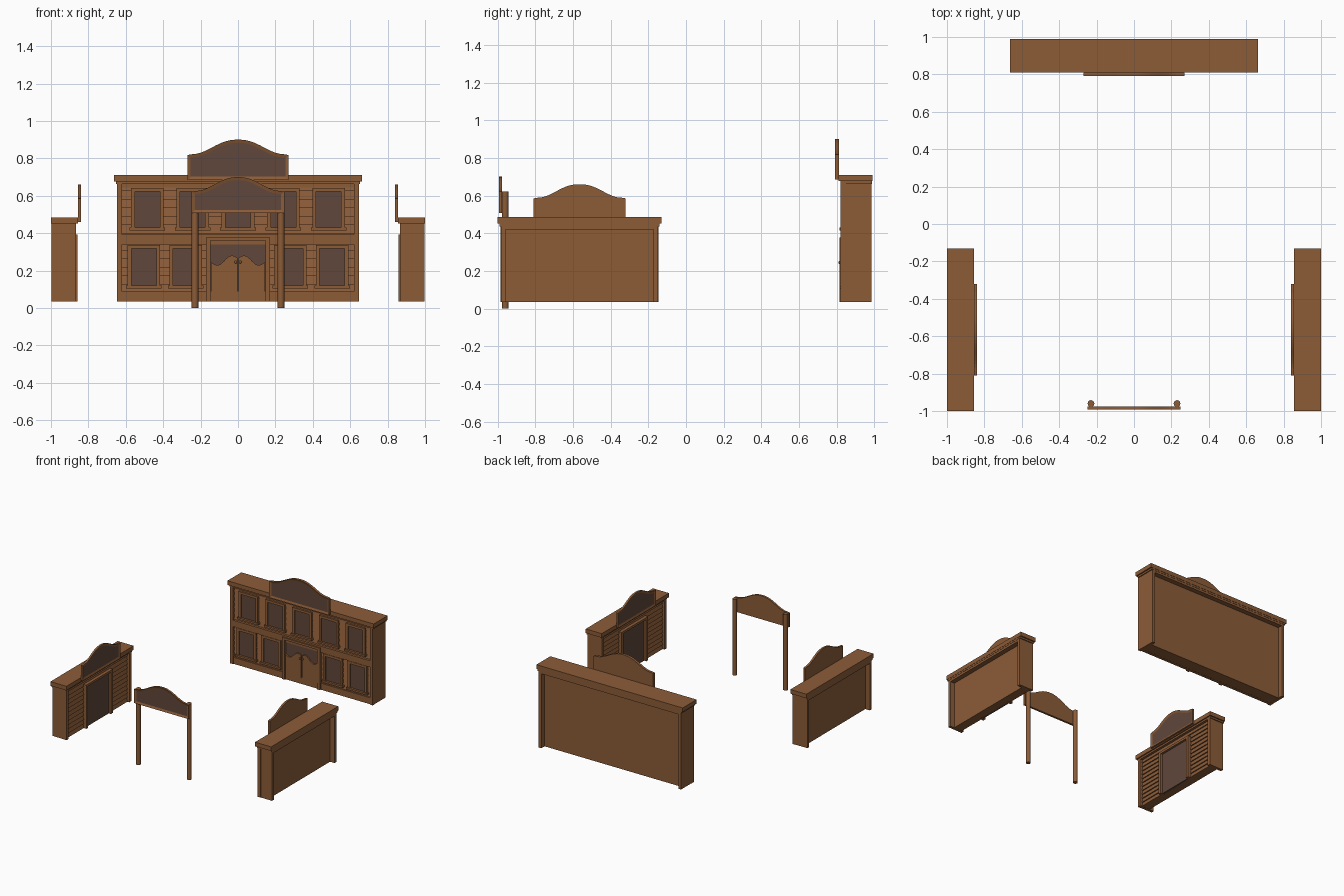
import bpy, bmesh, math
from mathutils import Matrix

if "Cube" in bpy.data.objects:
    bpy.data.objects.remove(bpy.data.objects["Cube"])


def material(name, col):
    m = bpy.data.materials.new(name)
    m.diffuse_color = (*col, 1)
    m.use_nodes = True
    m.node_tree.nodes["Principled BSDF"].inputs["Base Color"].default_value = m.diffuse_color
    return m


WOOD = material("brown wood", (0.262, 0.107, 0.039))
DARK = material("dark panel", (0.115, 0.063, 0.043))
I = Matrix.Identity(4)


def finish(name, bm, mats, M=I):
    bmesh.ops.recalc_face_normals(bm, faces=bm.faces)
    me = bpy.data.meshes.new(name)
    bm.to_mesh(me)
    bm.free()
    for m in mats:
        me.materials.append(m)
    ob = bpy.data.objects.new(name, me)
    ob.matrix_world = M
    bpy.context.collection.objects.link(ob)
    return ob


def add_box(bm, x0, x1, y0, y1, z0, z1):
    r = bmesh.ops.create_cube(bm, size=1)
    for v in r["verts"]:
        v.co.x = x0 if v.co.x < 0 else x1
        v.co.y = y0 if v.co.y < 0 else y1
        v.co.z = z0 if v.co.z < 0 else z1


def boxes(name, dims, M, mat=WOOD):
    bm = bmesh.new()
    for d in dims:
        add_box(bm, *d)
    return finish(name, bm, [mat], M)


def extrude_xz(bm, pts, y0, y1):
    """Prism from an x-z outline; returns the face at y0."""
    a = [bm.verts.new((x, y0, z)) for x, z in pts]
    b = [bm.verts.new((x, y1, z)) for x, z in pts]
    n = len(pts)
    front = bm.faces.new(a)
    bm.faces.new(b[::-1])
    for i in range(n):
        bm.faces.new((a[i], b[i], b[(i + 1) % n], a[(i + 1) % n]))
    return front


def arched_sign(name, half, z0, shoulder, peak, y0, y1, M):
    # flat shoulders rising into an ogee arch, dark recessed front
    pts = [(-half, z0), (half, z0), (half, shoulder)]
    span = half - 0.025
    n = 24
    for i in range(n + 1):
        t = 1 - 2 * i / n
        pts.append((t * span, shoulder + 0.004 + (peak - shoulder - 0.004)
                    * (0.5 + 0.5 * math.cos(math.pi * abs(t) ** 1.15))))
    pts.append((-half, shoulder))
    bm = bmesh.new()
    front = extrude_xz(bm, pts, y0, y1)
    bmesh.ops.recalc_face_normals(bm, faces=bm.faces)
    bmesh.ops.inset_region(bm, faces=[front], thickness=0.017, depth=0,
                           use_even_offset=True)
    for v in front.verts:
        v.co.y += 0.006
    front.material_index = 1
    finish(name, bm, [WOOD, DARK], M)


def siding(name, half, z0, z1, pitch, M):
    # overlapping boards: saw-tooth section swept along x
    n = round((z1 - z0) / pitch)
    p = (z1 - z0) / n
    sec = [(0.035, z0)]
    for i in range(n):
        sec += [(0.016, z0 + i * p), (0.025, z0 + (i + 1) * p)]
    sec.append((0.035, z1))
    bm = bmesh.new()
    a = [bm.verts.new((-half, y, z)) for y, z in sec]
    b = [bm.verts.new((half, y, z)) for y, z in sec]
    for i in range(len(sec)):
        j = (i + 1) % len(sec)
        bm.faces.new((a[i], b[i], b[j], a[j]))
    bm.faces.new(a)
    bm.faces.new(b[::-1])
    finish(name, bm, [WOOD], M)


def shell(name, half, depth, top, M):
    # front wall, side walls and ceiling around a shallow open back
    boxes(name + "_walls", [
        (-half + .01, half - .01, .03, depth - .04, .036, top - .04),
        (-half, -half + .024, .006, depth, .035, top - .036),
        (half - .024, half, .006, depth, .035, top - .036),
        (-half + .01, half - .01, .02, depth, top - .065, top - .036)], M)
    # stepped roof
    boxes(name + "_roof", [
        (-half - .018, half + .018, -.01, depth + .004, top - .034, top),
        (-half - .008, half + .008, .0, depth + .002, top - .048, top - .033)], M)
    # corner posts
    boxes(name + "_corner_posts", [
        (-half - .002, -half + .024, 0, .03, .035, top - .04),
        (half - .024, half + .002, 0, .03, .035, top - .04)], M)


def window(name, cx, z0, z1, M):
    w, f = .067, .02
    boxes(name + "_pane", [(cx - w, cx + w, .013, .03, z0, z1)], M, DARK)
    boxes(name + "_frame", [
        (cx - w - f, cx - w, .004, .03, z0, z1 + f),
        (cx + w, cx + w + f, .004, .03, z0, z1 + f),
        (cx - w, cx + w, .004, .03, z1, z1 + f),
        (cx - w - f - .008, cx + w + f + .008, -.004, .03, z0 - .015, z0)], M)


def doorway(name, z1, M):
    w, f = .147, .025
    boxes(name + "_opening", [(-w, w, .012, .03, .036, z1)], M, DARK)
    boxes(name + "_frame", [
        (-w - f, -w, -.006, .03, .035, z1 + .018),
        (w, w + f, -.006, .03, .035, z1 + .018),
        (-w, w, -.006, .03, z1, z1 + .018)], M)


# ---- main two-storey hall at the back
MH = Matrix.Translation((0, .82, 0))
shell("hall", .645, .166, .71, MH)
siding("hall_siding", .63, .036, .67, .0455, MH)
boxes("hall_bands", [(-.622, .622, .006, .03, .035, .088),
                     (-.622, .622, .004, .03, .34, .392)], MH)
for i in range(5):
    window(f"upper_window_{i}", -.485 + i * .2425, .43, .622, MH)
for i, x in enumerate((-.503, -.28, .28, .503)):
    window(f"lower_window_{i}", x, .12, .318, MH)
doorway("hall_door", .36, MH)
arched_sign("hall_sign", .27, .685, .818, .90, -.03, -.009, MH)

# swinging doors with wavy tops
for s in (-1, 1):
    pts = [(s * .004, .085), (s * .145, .085)]
    for i in range(15):
        t = i / 14
        z = .243 + .022 * t - .02 * math.sin(2 * math.pi * (t - .02))
        pts.append((s * (.145 - .141 * t), z))
    bm = bmesh.new()
    extrude_xz(bm, pts, .0, .011)
    finish("swing_door", bm, [WOOD], MH)
    bm = bmesh.new()
    bmesh.ops.create_uvsphere(bm, u_segments=10, v_segments=6, radius=.008)
    finish("door_knob", bm, [WOOD], MH @ Matrix.Translation((s * .012, -.003, .245)))

# ---- two side sheds facing inwards
for side, s in (("left", -1), ("right", 1)):
    MS = Matrix.Translation((s * .865, -.565, 0)) @ Matrix.Rotation(-s * math.pi / 2, 4, 'Z')
    shell(side + "_shed", .417, .131, .485, MS)
    siding(side + "_shed_siding", .4, .036, .445, .034, MS)
    doorway(side + "_shed_door", .375, MS)
    arched_sign(side + "_shed_sign", .245, .46, .585, .66, -.025, -.009, MS)

# ---- free-standing gate sign at the front
arched_sign("gate_sign", .248, .508, .622, .70, -.993, -.976, I)
for s in (-1, 1):
    bm = bmesh.new()
    bmesh.ops.create_cone(bm, cap_ends=True, segments=16, radius1=.018,
                          radius2=.018, depth=.622)
    for f in bm.faces:
        f.smooth = len(f.verts) == 4
    for e in bm.edges:
        e.smooth = all(f.smooth for f in e.link_faces)
    finish("gate_post", bm, [WOOD], Matrix.Translation((s * .23, -.96, .311)))
